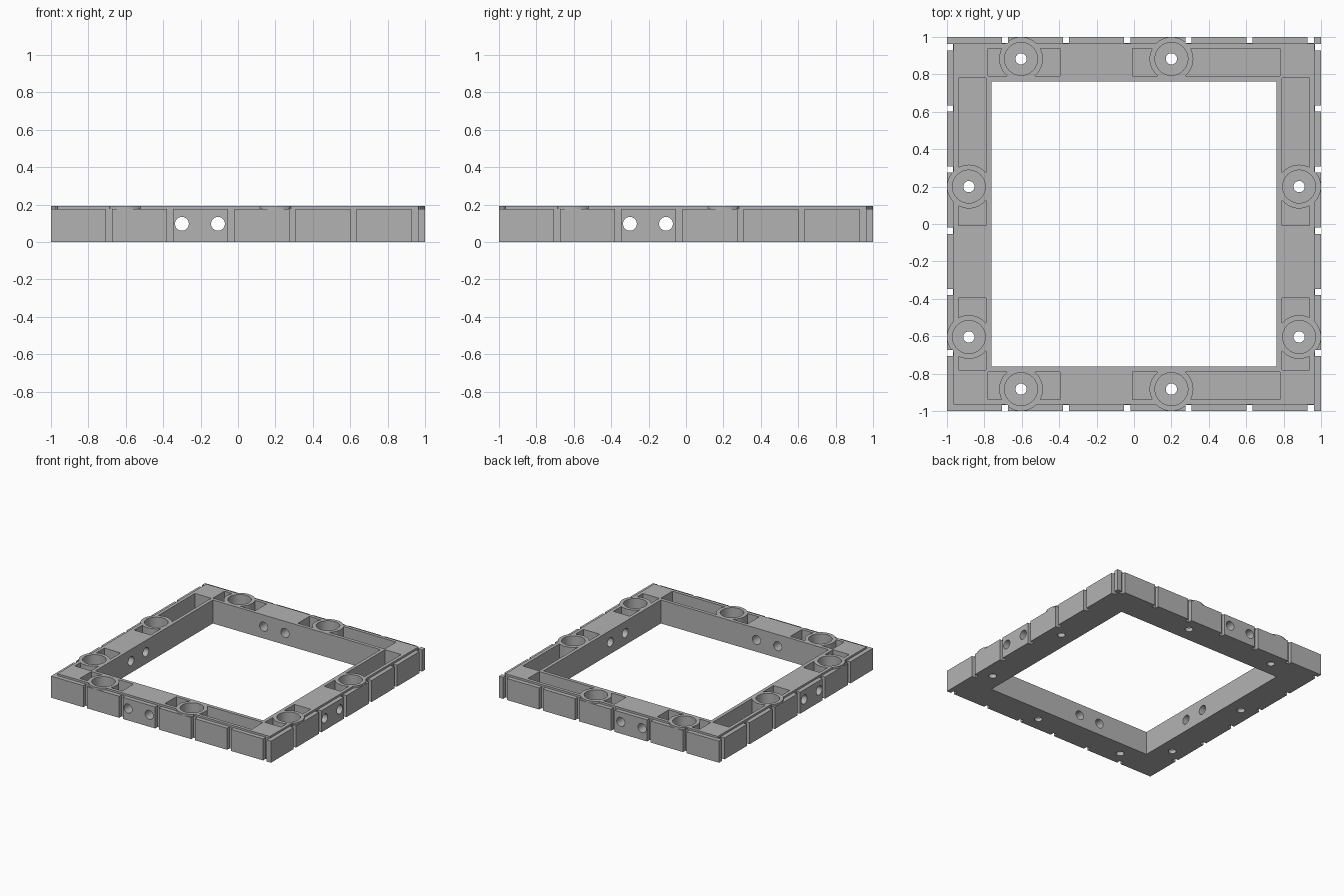
import bpy
import bmesh
from math import pi
from mathutils import Matrix, Vector

cube = bpy.data.objects.get("Cube")
if cube:
    bpy.data.objects.remove(cube, do_unlink=True)

HEIGHT = 0.193
LEDGE_Z = 0.177      # height of the outer rim step
LEDGE_IN = 0.965     # inner edge of the rim step
INNER = 0.762        # half size of the central opening
FLOOR = 0.03         # thickness left under pockets and sockets
LINE = 0.883         # centre line of each beam
TOP = 0.4            # overshoot height for cutters
SOCKETS = (-0.604, 0.2)

grey = bpy.data.materials.new("plain grey")
grey.use_nodes = True
colour = (0.45, 0.45, 0.45, 1)
grey.diffuse_color = colour
grey.node_tree.nodes["Principled BSDF"].inputs["Base Color"].default_value = colour


def side_point(side, u, v):
    """Place a point given along (u) and outward (v) on one of the four sides."""
    axis, sign = side
    return (u, sign * v) if axis == "x" else (sign * v, u)


SIDES = [(axis, sign) for axis in "xy" for sign in (-1, 1)]


def add_box(bm, lo, hi):
    lo, hi = Vector(lo), Vector(hi)
    size = [abs(d) for d in hi - lo]
    bmesh.ops.create_cube(bm, size=1, matrix=Matrix.Translation((lo + hi) / 2) @ Matrix.Diagonal((*size, 1)))


def add_side_box(bm, side, u0, u1, v0, v1, z0, z1):
    add_box(bm, (*side_point(side, u0, v0), z0), (*side_point(side, u1, v1), z1))


def add_cylinder(bm, centre, radius, depth, rotation=None, segments=48):
    matrix = Matrix.Translation(centre) @ (rotation or Matrix())
    bmesh.ops.create_cone(bm, cap_ends=True, segments=segments, radius1=radius,
                          radius2=radius, depth=depth, matrix=matrix)


def make(name, bm):
    mesh = bpy.data.meshes.new(name)
    bm.to_mesh(mesh)
    bm.free()
    obj = bpy.data.objects.new(name, mesh)
    bpy.context.collection.objects.link(obj)
    return obj


def cut(target, cutter):
    mod = target.modifiers.new("cut", "BOOLEAN")
    mod.operation, mod.solver, mod.object = "DIFFERENCE", "EXACT", cutter
    mod.use_self = True
    bpy.context.view_layer.objects.active = target
    bpy.ops.object.modifier_apply(modifier=mod.name)
    bpy.data.objects.remove(cutter, do_unlink=True)


# Solid slab that becomes the square frame
bm = bmesh.new()
add_box(bm, (-1, -1, 0), (1, 1, HEIGHT))
frame = make("square_frame", bm)

# Central opening
bm = bmesh.new()
add_box(bm, (-INNER, -INNER, -TOP), (INNER, INNER, TOP))
cut(frame, make("opening_cutter", bm))

# Rim step all round, kept full height where the socket rings stand
bm = bmesh.new()
add_box(bm, (-1.1, -1.1, LEDGE_Z), (1.1, 1.1, TOP))
step = make("step_cutter", bm)
bm = bmesh.new()
add_box(bm, (-LEDGE_IN, -LEDGE_IN, -TOP), (LEDGE_IN, LEDGE_IN, 1))
cut(step, make("step_core", bm))


def socket_rings():
    bm = bmesh.new()
    for side in SIDES:
        for u in SOCKETS:
            add_cylinder(bm, (*side_point(side, u, LINE), 0), 0.117, 3)
    return make("ring_keeper", bm)


cut(step, socket_rings())
cut(frame, step)

# Pockets on either side of each socket ring
bm = bmesh.new()
for side in SIDES:
    for u0, u1 in ((-0.78, -0.396), (-0.008, 0.78)):
        add_side_box(bm, side, u0, u1, 0.79, 0.938, FLOOR, TOP)
pockets = make("pocket_cutter", bm)
cut(pockets, socket_rings())
cut(frame, pockets)

# Round sockets and their cross-drilled side holes
bm = bmesh.new()
for side in SIDES:
    for u in SOCKETS:
        add_cylinder(bm, (*side_point(side, u, LINE), FLOOR + TOP / 2), 0.088, TOP)
    for u in (-0.3, -0.107):
        turn = Matrix.Rotation(pi / 2, 4, "X" if side[0] == "x" else "Y")
        add_cylinder(bm, (*side_point(side, u, LINE), 0.097), 0.037, 0.5, turn, 32)
cut(frame, make("socket_cutter", bm))

# Small through holes in the socket floors
bm = bmesh.new()
for side in SIDES:
    for u in SOCKETS:
        add_cylinder(bm, (*side_point(side, u, LINE), 0), 0.03, 0.5, segments=32)
cut(frame, make("screw_hole_cutter", bm))

# Vertical slots spaced along the outer faces
bm = bmesh.new()
for side in SIDES:
    for i in range(6):
        u = -0.69 + i * 0.327
        add_side_box(bm, side, u - 0.0165, u + 0.0165, 0.968, 1.1, -TOP, TOP)
cut(frame, make("slot_cutter", bm))

frame.data.materials.clear()
frame.data.materials.append(grey)
for poly in frame.data.polygons:
    poly.material_index = 0

bpy.ops.object.select_all(action="DESELECT")
frame.select_set(True)
bpy.context.view_layer.objects.active = frame
bpy.ops.object.shade_smooth_by_angle(angle=pi / 6)
